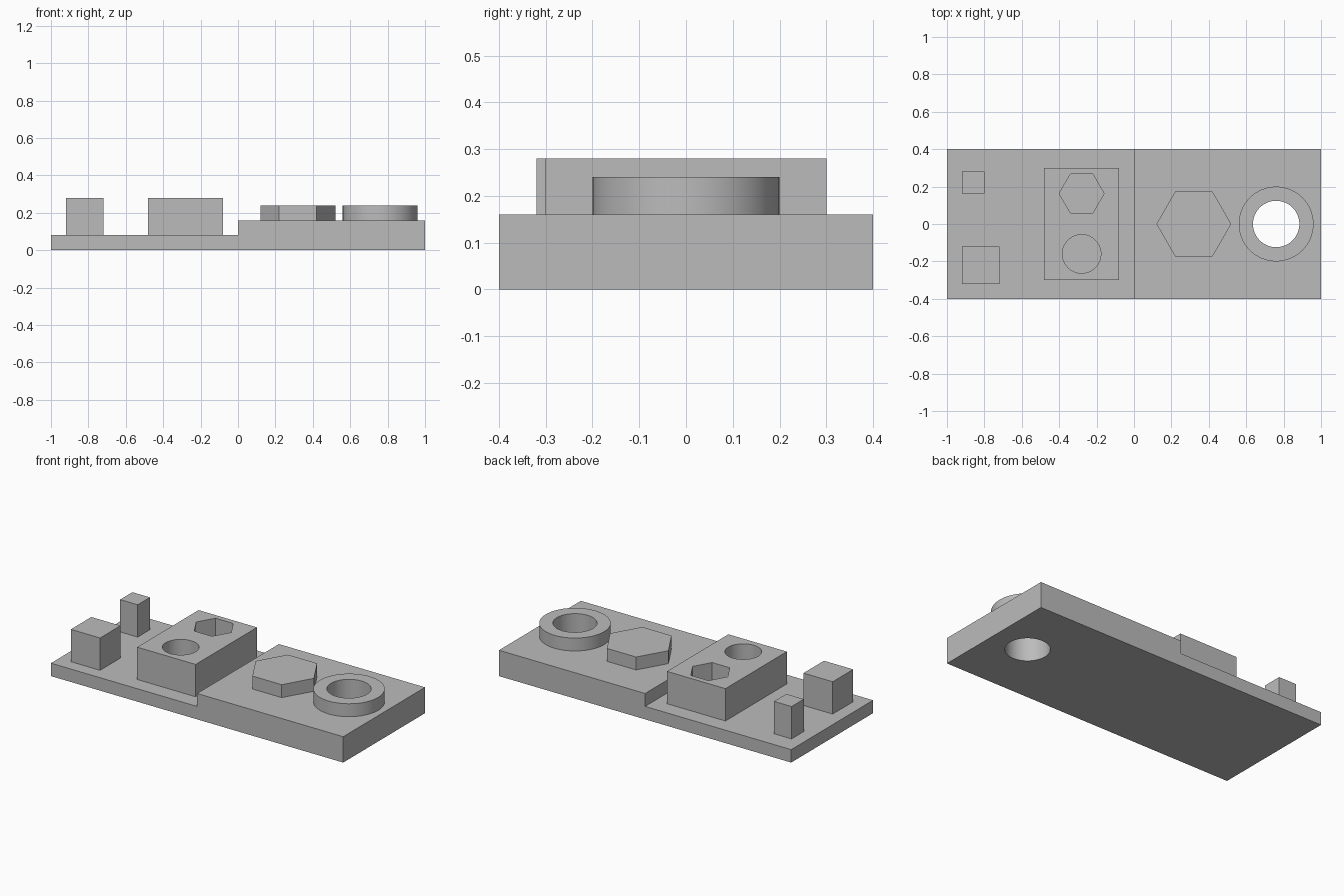
import bpy
import bmesh
import math

cube = bpy.data.objects.get("Cube")
if cube:
    bpy.data.objects.remove(cube, do_unlink=True)

# Single flat grey
grey = bpy.data.materials.new("plain_grey")
grey.use_nodes = True
colour = (0.5, 0.5, 0.5, 1)
grey.diffuse_color = colour
grey.node_tree.nodes["Principled BSDF"].inputs["Base Color"].default_value = colour

LOW, HIGH, TALL = 0.08, 0.16, 0.28   # thin deck, thick deck, top of the blocks
ROUND = 64


def prism(name, outline, height):
    """Extrude a closed 3D outline along z, or along y for an upright outline."""
    mesh = bpy.data.meshes.new(name)
    bm = bmesh.new()
    face = bm.faces.new([bm.verts.new(p) for p in outline])
    grown = bmesh.ops.extrude_face_region(bm, geom=[face])["geom"]
    verts = [v for v in grown if isinstance(v, bmesh.types.BMVert)]
    bmesh.ops.translate(bm, verts=verts, vec=height)
    bmesh.ops.recalc_face_normals(bm, faces=bm.faces)
    bm.to_mesh(mesh)
    bm.free()
    mesh.materials.append(grey)
    obj = bpy.data.objects.new(name, mesh)
    bpy.context.collection.objects.link(obj)
    return obj


def block(name, x, y, width, depth, bottom, top):
    w, d = width / 2, depth / 2
    corners = [(x - w, y - d, bottom), (x + w, y - d, bottom),
               (x + w, y + d, bottom), (x - w, y + d, bottom)]
    return prism(name, corners, (0, 0, top - bottom))


def column(name, x, y, radius, sides, bottom, top):
    ring = [(x + radius * math.cos(math.tau * i / sides),
             y + radius * math.sin(math.tau * i / sides), bottom)
            for i in range(sides)]
    return prism(name, ring, (0, 0, top - bottom))


def cut(target, cutter):
    cutter.hide_render = True
    mod = target.modifiers.new("hole", "BOOLEAN")
    mod.operation = "DIFFERENCE"
    mod.solver = "EXACT"
    mod.object = cutter
    bpy.context.view_layer.objects.active = target
    bpy.ops.object.modifier_apply(modifier=mod.name)
    bpy.data.objects.remove(cutter, do_unlink=True)


def smooth(obj):
    bpy.ops.object.select_all(action="DESELECT")
    obj.select_set(True)
    bpy.context.view_layer.objects.active = obj
    bpy.ops.object.shade_smooth_by_angle(angle=math.radians(30))


# Stepped base plate with a hole through the thick half
steps = [(-1, 0), (1, 0), (1, HIGH), (0, HIGH), (0, LOW), (-1, LOW)]
base = prism("stepped_base", [(x, -0.4, z) for x, z in steps], (0, 0.8, 0))
cut(base, column("base_cutter", 0.76, 0, 0.124, ROUND, -0.1, 0.4))

# Ring around the hole
ring = column("ring_boss", 0.76, 0, 0.2, ROUND, HIGH, 0.24)
cut(ring, column("ring_cutter", 0.76, 0, 0.124, ROUND, 0, 0.4))

# Solid hexagonal boss
column("hexagon_boss", 0.32, 0, 0.2, 6, HIGH, 0.24)

# Socket block with a round and a hexagonal pocket down to the deck
socket = block("socket_block", -0.28, 0, 0.4, 0.6, LOW, TALL)
cut(socket, column("round_cutter", -0.28, -0.16, 0.103, ROUND, 0, 0.4))
cut(socket, column("hexagon_cutter", -0.28, 0.163, 0.12, 6, 0, 0.4))

# Square posts
block("large_post", -0.82, -0.22, 0.2, 0.2, LOW, TALL)
block("small_post", -0.86, 0.222, 0.12, 0.12, LOW, TALL)

for part in (base, ring, socket):
    smooth(part)
